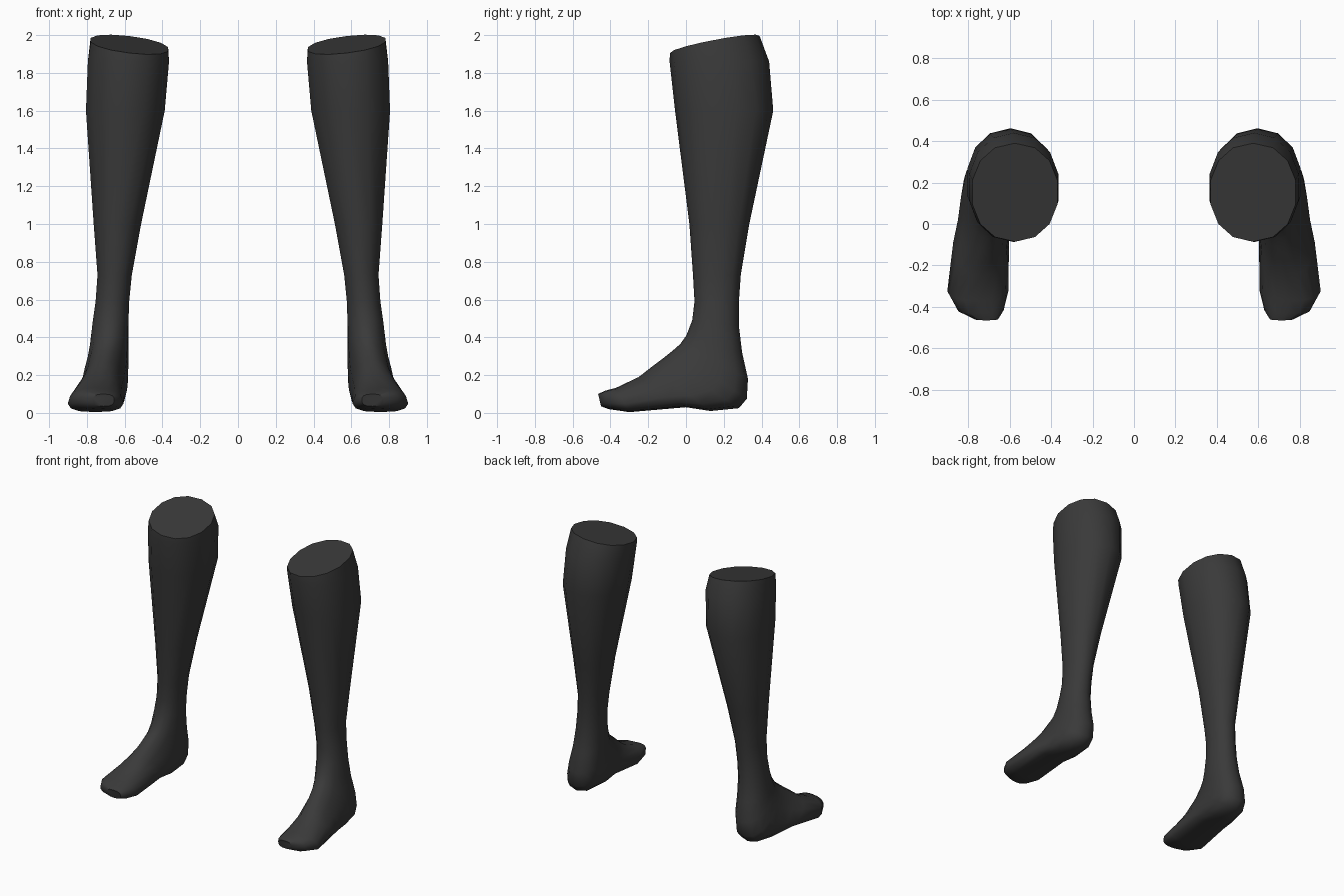
import bpy, bmesh, math

if "Cube" in bpy.data.objects:
    bpy.data.objects.remove(bpy.data.objects["Cube"])

SIDES = 14
skin = bpy.data.materials.new("dark_grey")
skin.diffuse_color = (0.042, 0.042, 0.042, 1)
skin.use_nodes = True
skin.node_tree.nodes["Principled BSDF"].inputs["Base Color"].default_value = skin.diffuse_color

# Leg sections: height, front y, back y, inner x, outer x
LEG = [
    (1.86, -0.087, 0.44, 0.36, 0.80),
    (1.60, -0.058, 0.462, 0.383, 0.81),   # calf
    (1.00, 0.018, 0.335, 0.51, 0.767),
    (0.73, 0.037, 0.29, 0.56, 0.746),     # shin
    (0.59, 0.045, 0.28, 0.574, 0.756),
]
# Foot sections swing round the heel: top y, top z, sole y, sole z, inner x, outer x
FOOT = [
    (0.033, 0.49, 0.28, 0.46, 0.578, 0.772),
    (0.002, 0.41, 0.297, 0.32, 0.58, 0.785),    # ankle
    (-0.03, 0.365, 0.328, 0.18, 0.582, 0.802),
    (-0.07, 0.33, 0.322, 0.075, 0.586, 0.82),   # heel
    (-0.12, 0.29, 0.28, 0.025, 0.592, 0.83),
    (-0.18, 0.245, 0.13, 0.01, 0.60, 0.845),
    (-0.25, 0.19, 0.0, 0.03, 0.608, 0.868),     # arch
    (-0.37, 0.133, -0.30, 0.004, 0.61, 0.898),  # ball
    (-0.43, 0.117, -0.41, 0.02, 0.63, 0.85),
    (-0.465, 0.10, -0.45, 0.035, 0.655, 0.77),  # toe tip
]


def spow(v, p):
    return math.copysign(abs(v) ** p, v)


def ring(bm, side, fy, fz, by, bz, xi, xo, square=0.93, taper=0.0, tilt=0.0):
    """Rounded section between a front/top point and a back/sole point."""
    verts = []
    for i in range(SIDES):
        a = 2 * math.pi * i / SIDES
        s, c = spow(math.cos(a), square), spow(math.sin(a), square)
        x = (xi + xo) / 2 + (xo - xi) / 2 * (1 - taper * s) * c
        y = (fy + by) / 2 + (fy - by) / 2 * s
        z = (fz + bz) / 2 + (fz - bz) / 2 * s + tilt * c
        verts.append(bm.verts.new((side * x, y, z)))
    return verts


def make_leg(name, side):
    bm = bmesh.new()
    # Slanted knee cut
    loops = [ring(bm, side, -0.085, 1.905, 0.39, 1.995, 0.365, 0.785, tilt=0.025)]
    # Calf and shin
    for z, fy, by, xi, xo in LEG:
        loops.append(ring(bm, side, fy, z, by, z, xi, xo))
    # Ankle to toes, squarer toward the toes and narrower on the instep
    for k, sec in enumerate(FOOT):
        t = k / (len(FOOT) - 1)
        loops.append(ring(bm, side, *sec, square=0.95 - 0.22 * t,
                          taper=0.22 * math.sin(math.pi * t)))
    # Skin between the sections and close both ends
    for a, b in zip(loops, loops[1:]):
        for i in range(SIDES):
            j = (i + 1) % SIDES
            bm.faces.new((a[i], a[j], b[j], b[i]))
    bm.faces.new(loops[0])
    bm.faces.new(loops[-1])
    bmesh.ops.recalc_face_normals(bm, faces=bm.faces)
    mesh = bpy.data.meshes.new(name)
    bm.to_mesh(mesh)
    bm.free()
    mesh.materials.append(skin)
    obj = bpy.data.objects.new(name, mesh)
    bpy.context.collection.objects.link(obj)
    bpy.ops.object.select_all(action='DESELECT')
    obj.select_set(True)
    bpy.context.view_layer.objects.active = obj
    bpy.ops.object.shade_smooth_by_angle(angle=math.radians(50))


make_leg("right_lower_leg", 1)
make_leg("left_lower_leg", -1)
